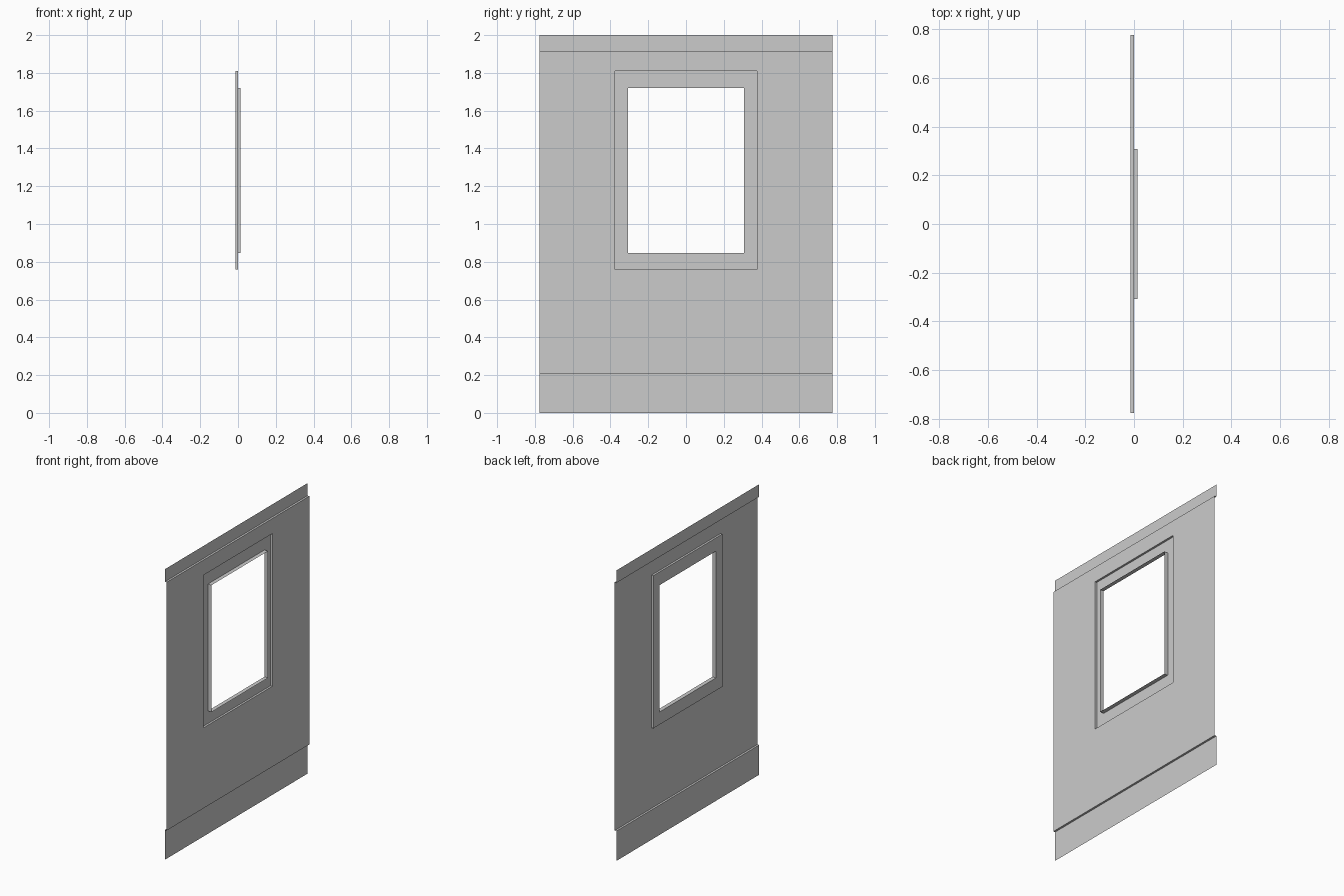
import bpy, bmesh

if "Cube" in bpy.data.objects:
    bpy.data.objects.remove(bpy.data.objects["Cube"])

ROOM, WALL, OUT = -0.014, 0.0, 0.014   # x depth of trim, wall sheet and window reveal
HALF = 0.776                           # half width of the panel
SKIRT_Z, CORNICE_Z, TOP_Z = 0.205, 1.914, 2.0


def finish(name, bm):
    mesh = bpy.data.meshes.new(name)
    bm.to_mesh(mesh)
    bm.free()
    obj = bpy.data.objects.new(name, mesh)
    bpy.context.collection.objects.link(obj)
    return obj


def rect_rings(name, steps):
    """Bridge nested rectangles (half width, z low, z high, x), facing the -x side."""
    bm = bmesh.new()
    loops = []
    for w, lo, hi, x in steps:
        corners = ((-w, lo), (w, lo), (w, hi), (-w, hi))
        loops.append([bm.verts.new((x, y, z)) for y, z in corners])
    for a, b in zip(loops, loops[1:]):
        for i in range(4):
            j = (i + 1) % 4
            bm.faces.new((a[i], b[i], b[j], a[j]))
    return finish(name, bm)


def strip(name, profile):
    """Sweep an upward (x, z) profile across the panel width, facing the -x side."""
    bm = bmesh.new()
    rows = [[bm.verts.new((x, y, z)) for y in (HALF, -HALF)] for x, z in profile]
    for a, b in zip(rows, rows[1:]):
        bm.faces.new((a[0], a[1], b[1], b[0]))
    return finish(name, bm)


# Main wall sheet with the opening for the window casing
casing = (0.375, 0.759, 1.81)
opening = (0.308, 0.846, 1.719)
rect_rings("wall_sheet", [(HALF, SKIRT_Z, CORNICE_Z, WALL), (*casing, WALL)])

# Raised casing: outer edge and flat face
rect_rings("window_casing", [(*casing, WALL), (*casing, ROOM), (*opening, ROOM)])

# Reveal passing through the wall
rect_rings("window_reveal", [(*opening, ROOM), (*opening, OUT)])

# Skirting and top trim, each with its ledge back to the wall
strip("skirting", [(ROOM, 0), (ROOM, SKIRT_Z), (WALL, SKIRT_Z)])
strip("top_trim", [(WALL, CORNICE_Z), (ROOM, CORNICE_Z), (ROOM, TOP_Z)])
